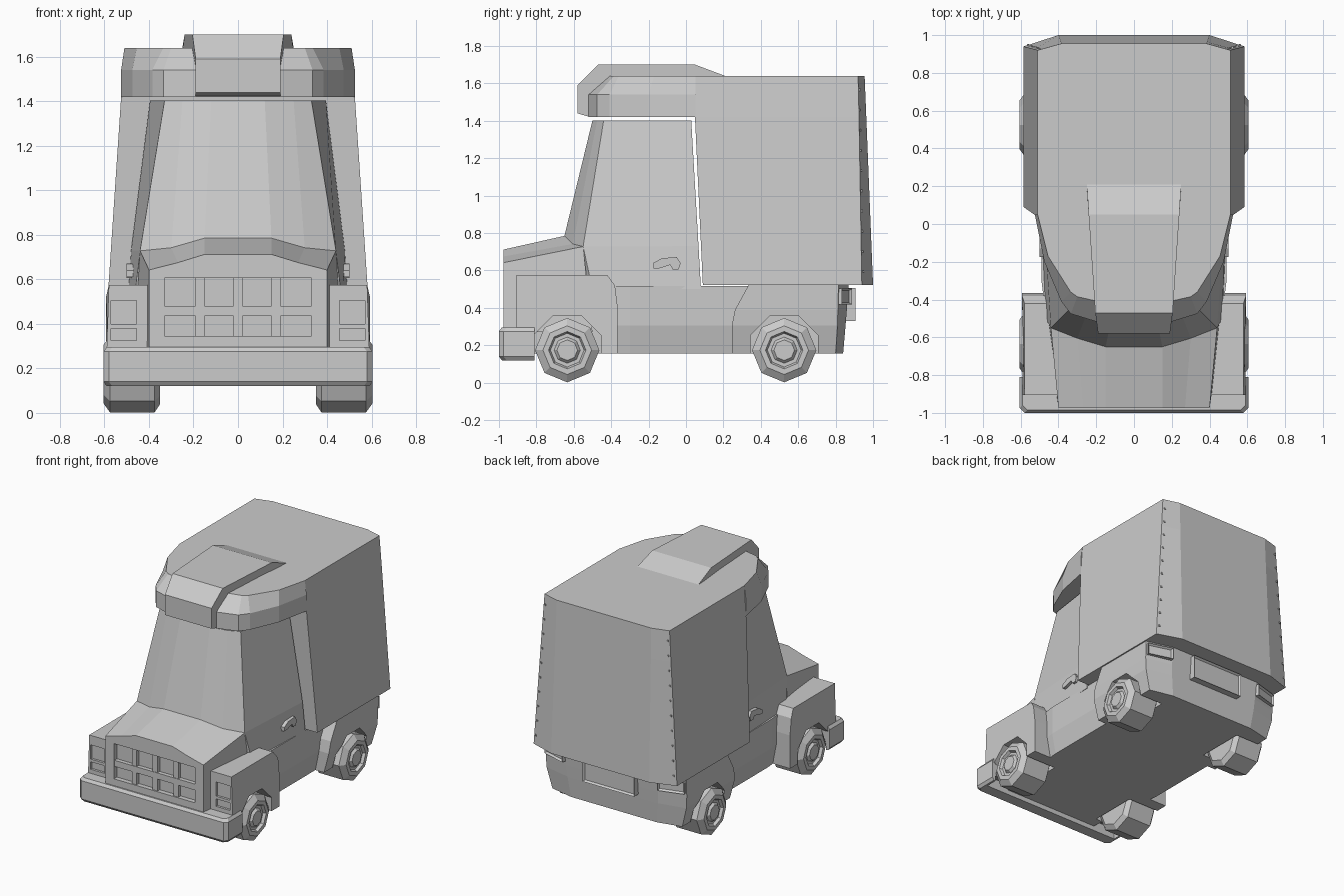
import bpy, bmesh, math
from mathutils import Matrix, Vector

if "Cube" in bpy.data.objects:
    bpy.data.objects.remove(bpy.data.objects["Cube"])


def finish(bm, name):
    bmesh.ops.recalc_face_normals(bm, faces=bm.faces[:])
    me = bpy.data.meshes.new(name)
    bm.to_mesh(me)
    bm.free()
    ob = bpy.data.objects.new(name, me)
    bpy.context.collection.objects.link(ob)
    return ob


def loft(name, rings):
    """Skin closed rings of 3D points and cap both ends."""
    bm = bmesh.new()
    vs = [[bm.verts.new(p) for p in r] for r in rings]
    n = len(rings[0])
    for a, b in zip(vs, vs[1:]):
        for i in range(n):
            j = (i + 1) % n
            bm.faces.new((a[i], a[j], b[j], b[i]))
    bm.faces.new(vs[0])
    bm.faces.new(vs[-1])
    return finish(bm, name)


def flip(pts):
    return [(-x, y, z) for x, y, z in pts]


def sym(half):
    return half + flip(half[::-1])


def level(z, half):
    return sym([(x, y, z) for x, y in half])


def prism(name, x0, x1, prof, s=1):
    return loft(name, [[(s * x, y, z) for y, z in prof] for x in (x0, x1)])


def box(name, lo, hi):
    return prism(name, lo[0], hi[0], [(lo[1], lo[2]), (hi[1], lo[2]), (hi[1], hi[2]), (lo[1], hi[2])])


def cut(ob, cutters):
    for c in cutters:
        c.hide_render = True
        m = ob.modifiers.new("cut", 'BOOLEAN')
        m.operation, m.solver, m.object = 'DIFFERENCE', 'EXACT', c
    dg = bpy.context.evaluated_depsgraph_get()
    me = bpy.data.meshes.new_from_object(ob.evaluated_get(dg))
    ob.modifiers.clear()
    ob.data = me
    for c in cutters:
        bpy.data.objects.remove(c)


def panel(name, loc, size, rot=0, rim=.015, depth=.015):
    """Box whose rear face is a recessed frame."""
    bm = bmesh.new()
    bmesh.ops.create_cube(bm, size=1, matrix=Matrix.Diagonal((*size, 1)))
    f = max(bm.faces, key=lambda f: f.calc_center_median().y)
    bmesh.ops.inset_region(bm, faces=[f], thickness=rim)
    bmesh.ops.translate(bm, verts=f.verts[:], vec=(0, -depth, 0))
    bm.transform(Matrix.Translation(loc) @ Matrix.Rotation(rot, 4, 'Z'))
    return finish(bm, name)


AXLES = (-.635, .525)


def arch(y, s):
    prof = [(y + .195 * math.cos(a), .18 + .195 * math.sin(a))
            for a in [math.pi / 8 + k * math.pi / 4 for k in range(8)]]
    return prism("arch_cutter", .34, .75, prof, s)


# Central lower body
core = loft("lower_body", [
    level(.155, [(.39, -.90), (.44, -.5), (.46, -.3), (.46, .5)]),
    level(.305, [(.40, -.90), (.465, -.5), (.49, -.3), (.49, .5)]),
    level(.518, [(.40, -.90), (.465, -.5), (.49, -.3), (.49, .5)])])
cut(core, [arch(y, s) for y in AXLES for s in (1, -1)])

# Hood with recessed grille
hood = loft("hood", [
    sym([(.15, -.975, .712), (.27, -.975, .675), (.40, -.975, .642), (.40, -.975, .27)]),
    sym([(.15, -.65, .785), (.30, -.605, .742), (.44, -.55, .728), (.468, -.5, .27)])])
cut(hood, [box("grille_cutter", (-.33, -1.1, .345), (.33, -.94, .605))])
for x in (-.17, 0, .17):
    box("grille_upright", (x - .02, -.966, .34), (x + .02, -.93, .61))
box("grille_crossbar", (-.335, -.97, .435), (.335, -.93, .48))

# Cab
loft("cab", [
    level(.5, [(.15, -.63), (.30, -.59), (.468, -.5), (.495, .08)]),
    sym([(.15, -.65, .785), (.30, -.605, .742), (.44, -.55, .728), (.48, .067, .73)]),
    level(1.403, [(.12, -.50), (.25, -.475), (.33, -.44), (.395, .028)])])

# Rear lower body
rear = loft("rear_body", [
    level(.155, [(.53, .245), (.53, .80), (.35, .84)]),
    level(.305, [(.57, .245), (.57, .81), (.37, .853)]),
    level(.39, [(.575, .262), (.575, .812), (.375, .86)]),
    level(.523, [(.575, .335), (.575, .815), (.38, .87)])])
cut(rear, [arch(AXLES[1], s) for s in (1, -1)])

# Cargo box
loft("cargo_box", [
    level(.523, [(.585, .09), (.585, .94), (.40, 1.0)]),
    level(1.42, [(.525, .048), (.525, .925), (.388, .964)]),
    level(1.64, [(.51, .048), (.51, .92), (.385, .955)])])

# Over-cab bunk
low = [(.19, -.52), (.335, -.475), (.385, -.41), (.475, -.2), (.525, .05)]
loft("over_cab_bunk", [
    level(1.42, low), level(1.54, low),
    level(1.64, [(.19, -.41), (.30, -.385), (.335, -.36), (.455, -.17), (.51, .05)])])

# Roof scoop
side = [(.25, .215, 1.638), (.24, .05, 1.70), (.205, -.47, 1.70), (.19, -.58, 1.59),
        (.19, -.58, 1.44), (.19, -.515, 1.421), (.19, -.38, 1.5), (.25, .2, 1.6)]
loft("roof_scoop", [side, flip(side)])

# Bumper wrapping round the front corners
def bumper_ring(z, d):
    return level(z, [(.58 - d, -1 + d), (.605 - d, -.975 + d), (.605 - d, -.81),
                     (.575, -.81), (.575, -.90)])
loft("bumper", [bumper_ring(.12, .015), bumper_ring(.14, 0),
                bumper_ring(.275, 0), bumper_ring(.295, .015)])

# Front fenders, headlights and door handles
for s in (1, -1):
    prof = [(-.905, .2), (-.905, .575), (-.42, .575), (-.38, .52), (-.365, .40), (-.365, .155), (-.8, .155)]
    fender = loft("front_fender", [
        [(s * .40, y, z) for y, z in prof],
        [(s * (.58 if z > .55 else .593), y, z) for y, z in prof]])
    xs = sorted((s * .455, s * .57))
    cut(fender, [arch(AXLES[0], s)] + [
        box("headlight_cutter", (xs[0], -1, a), (xs[1], -.888, b))
        for a, b in ((.40, .505), (.325, .38))])
    handle = [(-.175, .61), (-.175, .64), (-.13, .665), (-.05, .672), (-.028, .64),
              (-.04, .605), (-.07, .605), (-.085, .63), (-.14, .612)]
    prism("door_handle", .468, .50, handle, s)

# Wheels, eight-sided lathe
tyre = [(.35, .10), (.35, .135), (.375, .172), (.575, .172), (.605, .13), (.605, .10),
        (.585, .09), (.585, .07), (.602, .055), (.602, .02)]
for y in AXLES:
    for s in (1, -1):
        loft("wheel", [[(s * x, y + r * math.cos(k * math.pi / 4), .174 + r * math.sin(k * math.pi / 4))
                        for k in range(8)] for x, r in tyre])

# Rear plate and tail lights
panel("rear_plate", (0, .875, .418), (.42, .06, .175))
for s in (1, -1):
    panel("tail_light", (s * .475, .845, .46), (.19, .035, .085), -s * math.atan2(.055, .19))

# Rivets down the rear corners of the box
for s in (1, -1):
    for k in range(10):
        t = (k + .5) / 10
        p = Vector((.565, .947, .54)).lerp(Vector((.495, .925, 1.62)), t)
        c = .006
        box("rivet", (s * p.x - c, p.y - c, p.z - c), (s * p.x + c, p.y + c, p.z + c))
